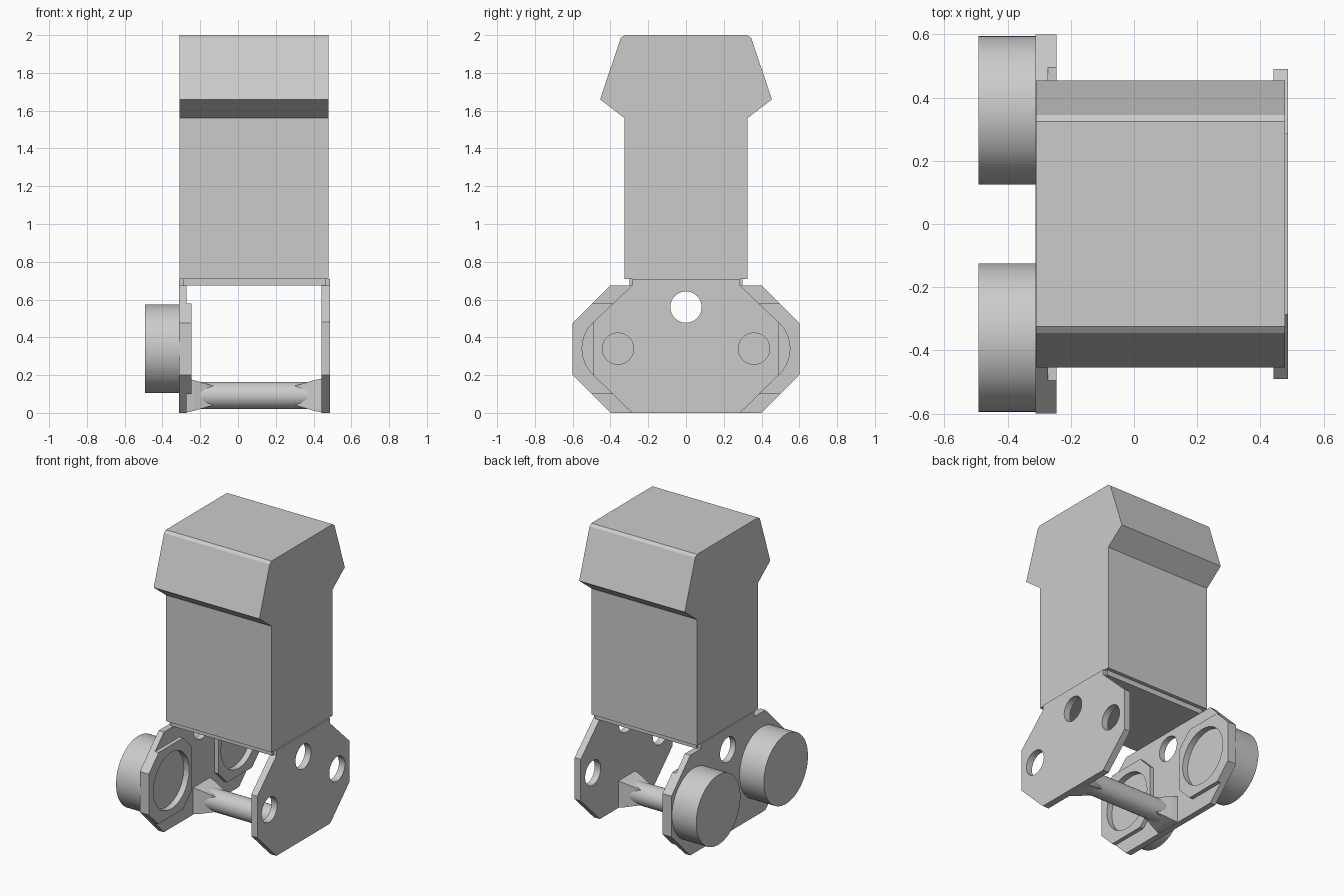
import bpy, bmesh, math
from mathutils import Matrix, Vector

cube = bpy.data.objects.get("Cube")
if cube:
    bpy.data.objects.remove(cube, do_unlink=True)

grey = bpy.data.materials.new("plain grey")
grey.use_nodes = True
grey.diffuse_color = (0.6, 0.6, 0.6, 1)
grey.node_tree.nodes["Principled BSDF"].inputs["Base Color"].default_value = (0.6, 0.6, 0.6, 1)

HOLE_Z, MOTOR_Y, MOTOR_Z = 0.56, 0.36, 0.34


def finish(name, bm):
    bmesh.ops.recalc_face_normals(bm, faces=bm.faces)
    mesh = bpy.data.meshes.new(name)
    bm.to_mesh(mesh)
    bm.free()
    mesh.materials.append(grey)
    obj = bpy.data.objects.new(name, mesh)
    bpy.context.collection.objects.link(obj)
    return obj


def slab(name, outline, x0, x1):
    """Extrude a (y, z) outline along x."""
    bm = bmesh.new()
    face = bm.faces.new([bm.verts.new((x0, y, z)) for y, z in outline])
    new = bmesh.ops.extrude_face_region(bm, geom=[face])["geom"]
    verts = [v for v in new if isinstance(v, bmesh.types.BMVert)]
    bmesh.ops.translate(bm, verts=verts, vec=(x1 - x0, 0, 0))
    return finish(name, bm)


def mirrored(half):
    return half + [(-y, z) for y, z in reversed(half)]


def cylinder(name, x0, x1, y, z, radius, sides=64):
    bm = bmesh.new()
    place = Matrix.Translation(((x0 + x1) / 2, y, z)) @ Matrix.Rotation(math.pi / 2, 4, 'Y')
    bmesh.ops.create_cone(bm, cap_ends=True, segments=sides, radius1=radius,
                          radius2=radius, depth=x1 - x0, matrix=place)
    obj = finish(name, bm)
    smooth(obj)
    return obj


def smooth(obj):
    bpy.ops.object.select_all(action='DESELECT')
    obj.select_set(True)
    bpy.context.view_layer.objects.active = obj
    bpy.ops.object.shade_smooth_by_angle(angle=math.radians(30))


def drill(obj, y, z, radius):
    cutter = cylinder(obj.name + "_cutter", -1, 1, y, z, radius, 48)
    cutter.hide_render = True
    cutter.hide_set(True)
    mod = obj.modifiers.new("hole", 'BOOLEAN')
    mod.operation = 'DIFFERENCE'
    mod.solver = 'EXACT'
    mod.object = cutter
    cutter.display_type = 'WIRE'


def bake(obj):
    """Apply the holes and drop the cutters."""
    cutters = [m.object for m in obj.modifiers]
    bpy.context.view_layer.update()
    graph = bpy.context.evaluated_depsgraph_get()
    mesh = bpy.data.meshes.new_from_object(obj.evaluated_get(graph))
    obj.modifiers.clear()
    obj.data = mesh
    for c in cutters:
        bpy.data.objects.remove(c, do_unlink=True)
    smooth(obj)


# Tall body with a flared head
slab("body", mirrored([(0.325, 0.71), (0.325, 1.56), (0.455, 1.66),
                       (0.345, 1.985), (0.325, 2.0)]), -0.31, 0.478)

# Bent sheet bracket: top sheet and two side plates
slab("bracket_top", mirrored([(0.3, 0.675), (0.3, 0.712)]), -0.29, 0.465)
left_plate = slab("left_plate", mirrored(
    [(0.286, 0), (0.49, 0.2), (0.49, 0.48), (0.286, 0.675), (0.286, 0.71)]), 0.442, 0.487)
right_plate = slab("right_plate", mirrored(
    [(0.4, 0), (0.6, 0.2), (0.6, 0.475), (0.4, 0.675), (0.286, 0.675), (0.286, 0.71)]),
    -0.312, -0.272)
drill(left_plate, 0, HOLE_Z, 0.083)
drill(right_plate, 0, HOLE_Z, 0.083)
for side in (-1, 1):
    drill(left_plate, side * MOTOR_Y, MOTOR_Z, 0.083)
    drill(right_plate, side * MOTOR_Y, MOTOR_Z, 0.19)
bake(left_plate)
bake(right_plate)

# Round motor cans, their recessed faces and raised octagonal collars
for side, label in ((-1, "front"), (1, "back")):
    y = side * MOTOR_Y
    cylinder(label + "_motor", -0.493, -0.312, y, MOTOR_Z, 0.235)
    cylinder(label + "_motor_face", -0.32, -0.285, y, MOTOR_Z, 0.191)
    collar = slab(label + "_collar", [(side * a, b) for a, b in (
        (0.5, 0.1), (0.6, 0.2), (0.6, 0.475), (0.495, 0.58),
        (0.235, 0.58), (0.14, 0.485), (0.14, 0.195), (0.235, 0.1))], -0.273, -0.245)
    drill(collar, y, MOTOR_Z, 0.19)
    bake(collar)

# Crossbar with square tapered feet
cylinder("crossbar", -0.28, 0.45, 0, 0.092, 0.072, 48)
for start, end, label in ((-0.275, -0.12, "right"), (0.445, 0.29, "left")):
    bm = bmesh.new()
    rings = []
    mid = start + (end - start) * 0.25
    for x, h in ((start, 0.09), (mid, 0.082), (end, 0.048)):
        rings.append([bm.verts.new((x, a * h, 0.092 + b * h))
                      for a, b in ((-1, -1), (1, -1), (1, 1), (-1, 1))])
    bm.faces.new(rings[0])
    bm.faces.new(rings[-1])
    for lower, upper in zip(rings, rings[1:]):
        for i in range(4):
            j = (i + 1) % 4
            bm.faces.new((lower[i], lower[j], upper[j], upper[i]))
    finish(label + "_crossbar_foot", bm)
